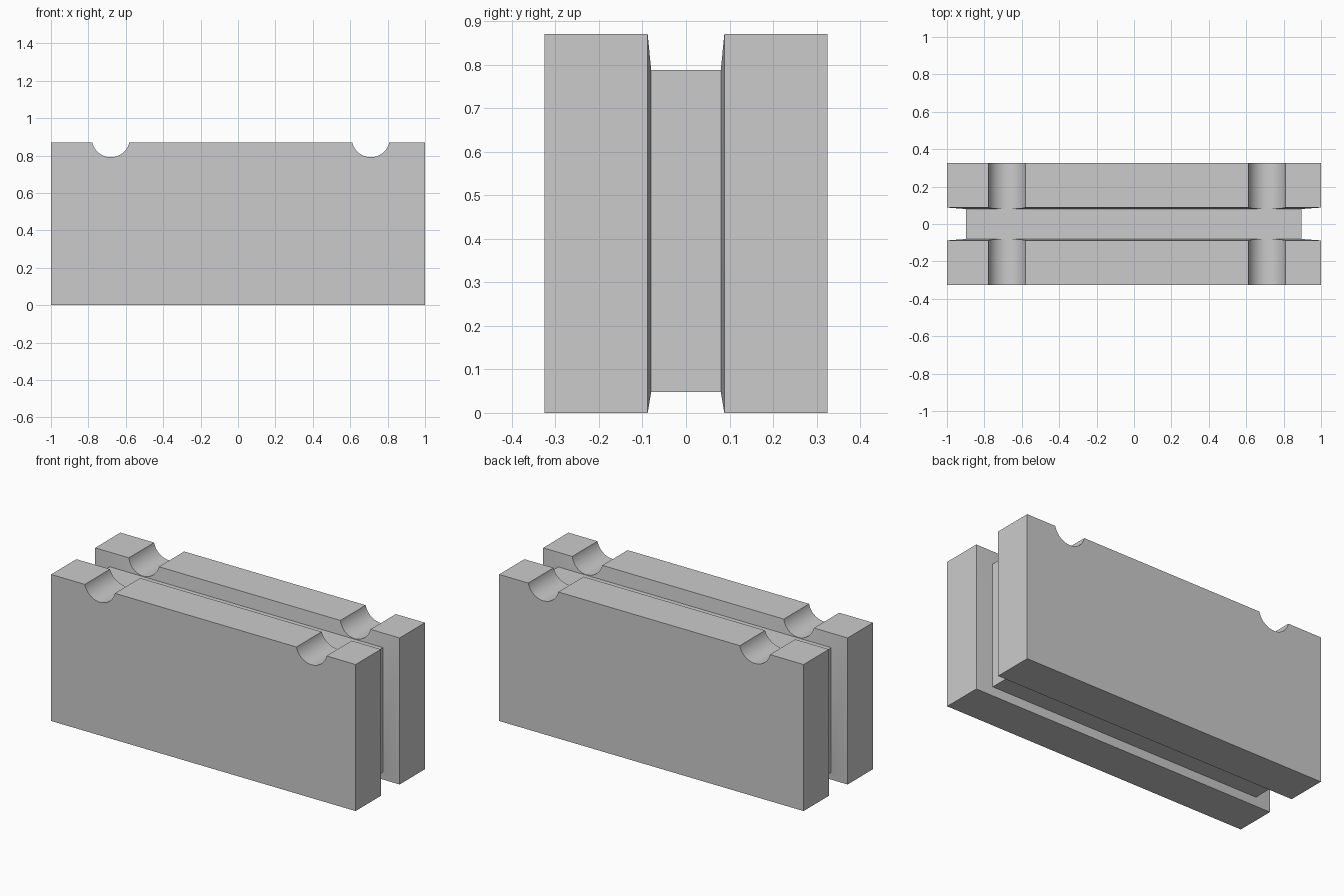
import bpy, bmesh, math
from mathutils import Matrix

if "Cube" in bpy.data.objects:
    bpy.data.objects.remove(bpy.data.objects["Cube"])

# Body: rectangular sections lofted along y (thick slab, shallow taper, recessed core, mirrored)
OUTER = (-1.0, 1.0, 0.0, 0.87)
CORE = (-0.898, 0.895, 0.048, 0.788)
half = [(0.325, OUTER), (0.088, OUTER), (0.08, CORE)]
sections = [(-y, r) for y, r in half] + [(y, r) for y, r in reversed(half)]

bm = bmesh.new()
rings = []
for y, (x0, x1, z0, z1) in sections:
    rings.append([bm.verts.new((x, y, z))
                  for x, z in ((x0, z0), (x1, z0), (x1, z1), (x0, z1))])
for a, b in zip(rings, rings[1:]):
    for i in range(4):
        j = (i + 1) % 4
        bm.faces.new((a[i], a[j], b[j], b[i]))
bm.faces.new(rings[0])
bm.faces.new(rings[-1])
bmesh.ops.recalc_face_normals(bm, faces=bm.faces)
mesh = bpy.data.meshes.new("grooved_block")
bm.to_mesh(mesh)
bm.free()
body = bpy.data.objects.new("grooved_block", mesh)
bpy.context.collection.objects.link(body)
bpy.context.view_layer.objects.active = body
body.select_set(True)


# Round channels across the top edge
def cut_channel(x, z=0.8925, radius=0.1015):
    cb = bmesh.new()
    bmesh.ops.create_cone(cb, cap_ends=True, segments=64, radius1=radius, radius2=radius,
                          depth=1.0, matrix=Matrix.Translation((x, 0, z))
                          @ Matrix.Rotation(math.pi / 2, 4, 'X'))
    cm = bpy.data.meshes.new("channel_cutter")
    cb.to_mesh(cm)
    cb.free()
    cutter = bpy.data.objects.new("channel_cutter", cm)
    cutter.hide_render = True
    bpy.context.collection.objects.link(cutter)
    mod = body.modifiers.new("channel", 'BOOLEAN')
    mod.operation, mod.solver, mod.object = 'DIFFERENCE', 'EXACT', cutter
    bpy.ops.object.modifier_apply(modifier=mod.name)
    bpy.data.objects.remove(cutter)


for x in (-0.68, 0.71):
    cut_channel(x)

bpy.ops.object.shade_smooth_by_angle(angle=math.radians(30))
